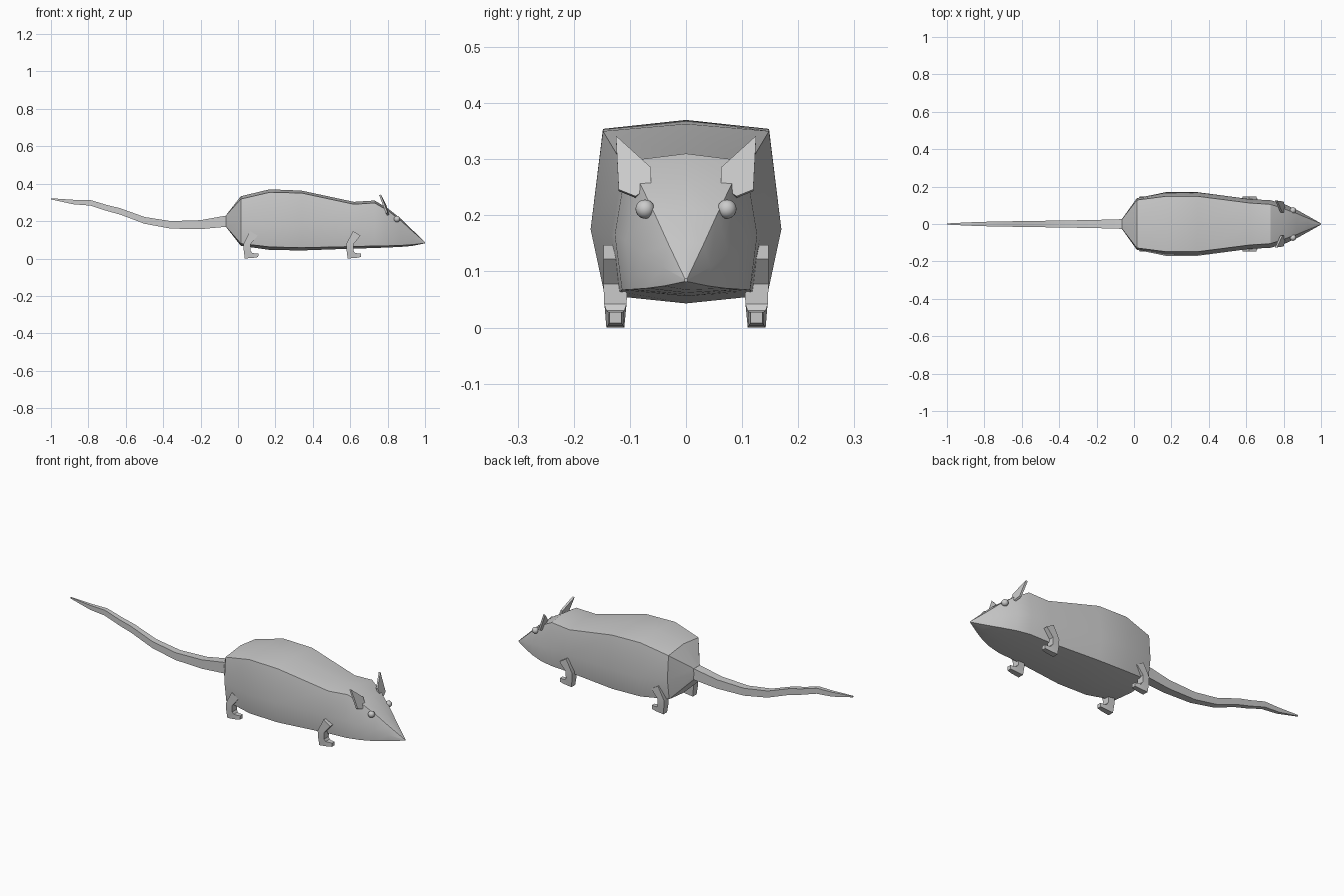
import bpy, bmesh, math
from mathutils import Vector

if "Cube" in bpy.data.objects:
    bpy.data.objects.remove(bpy.data.objects["Cube"])


def finish(name, bm, smooth=True):
    bmesh.ops.recalc_face_normals(bm, faces=bm.faces)
    me = bpy.data.meshes.new(name)
    bm.to_mesh(me)
    bm.free()
    ob = bpy.data.objects.new(name, me)
    bpy.context.collection.objects.link(ob)
    if smooth:
        bpy.ops.object.select_all(action='DESELECT')
        ob.select_set(True)
        bpy.context.view_layer.objects.active = ob
        bpy.ops.object.shade_smooth_by_angle(angle=math.radians(30))
    return ob


def loft(name, rings):
    bm = bmesh.new()
    loops = [[bm.verts.new(p) for p in r] for r in rings]
    n = len(loops[0])
    for a, b in zip(loops, loops[1:]):
        for i in range(n):
            j = (i + 1) % n
            bm.faces.new((a[i], a[j], b[j], b[i]))
    bm.faces.new(loops[0])
    bm.faces.new(loops[-1])
    return finish(name, bm)


def body_ring(x, top, cy, cz, sy, sz, by, bz, bottom):
    half = [(cy, cz), (sy, sz), (by, bz)]
    pts = [(0, top)] + half + [(0, bottom)] + [(-y, z) for y, z in reversed(half)]
    return [(x, y, z) for y, z in pts]


# Body: x, top, top corner y/z, side y/z, bottom corner y/z, bottom
sections = [
    (-.065, .23, .024, .229, .026, .20, .024, .171, .17),
    (.015, .333, .128, .318, .138, .19, .122, .08, .068),
    (.17, .37, .148, .354, .17, .175, .145, .062, .046),
    (.34, .363, .148, .350, .17, .175, .145, .058, .043),
    (.62, .303, .112, .290, .133, .165, .118, .064, .053),
    (.73, .310, .105, .297, .127, .165, .114, .067, .056),
    (.80, .269, .082, .257, .108, .155, .098, .068, .059),
    (.87, .213, .056, .203, .076, .132, .070, .070, .062),
    (.93, .155, .031, .148, .043, .108, .040, .074, .067),
    (1.0, .088, .002, .087, .003, .085, .002, .082, .081),
]
loft("body", [body_ring(*s) for s in sections])

# Tail: x, centre z, half width, half height
tail = [(-1, .319, .003, .003), (-.88, .302, .009, .012), (-.79, .298, .012, .015),
        (-.70, .270, .014, .016), (-.63, .252, .015, .017), (-.50, .204, .017, .018),
        (-.36, .180, .019, .020), (-.20, .181, .022, .024), (-.06, .200, .026, .030)]
loft("tail", [[(x, -w, z - h), (x, w, z - h), (x, w, z + h), (x, -w, z + h)]
              for x, z, w, h in tail])

# Leg side rings: upper point and lower point along the bent limb
leg = [((.065, .147), (.105, .122), .110, .147),
       ((.030, .080), (.068, .078), .104, .147),
       ((.030, .050), (.067, .042), .106, .146),
       ((.036, .000), (.075, .030), .110, .142),
       ((.085, .004), (.086, .028), .112, .139),
       ((.108, .008), (.109, .028), .115, .136)]
for end, dx in (("hind", 0), ("front", .55)):
    for side, s in (("left", 1), ("right", -1)):
        loft(f"{end}_leg_{side}",
             [[(a[0] + dx, s * y0, a[1]), (a[0] + dx, s * y1, a[1]),
               (b[0] + dx, s * y1, b[1]), (b[0] + dx, s * y0, b[1])]
              for a, b, y0, y1 in leg])

# Ears: thin tilted plates; Eyes: small spheres
ear = [(.125, .342), (.062, .285), (.062, .253), (.090, .234), (.120, .246)]
for side, s in (("left", 1), ("right", -1)):
    bm = bmesh.new()
    vs = [bm.verts.new((.802 - .36 * (z - .25) - .12 * (y - .09), s * y, z)) for y, z in ear]
    face = bm.faces.new(vs)
    ext = bmesh.ops.extrude_face_region(bm, geom=[face])
    moved = [v for v in ext["geom"] if isinstance(v, bmesh.types.BMVert)]
    bmesh.ops.translate(bm, verts=moved, vec=Vector((-.010, 0, -.003)))
    finish(f"ear_{side}", bm, False)

    bm = bmesh.new()
    bmesh.ops.create_uvsphere(bm, u_segments=16, v_segments=10, radius=.017)
    bmesh.ops.translate(bm, verts=bm.verts, vec=Vector((.85, s * .073, .211)))
    finish(f"eye_{side}", bm)
